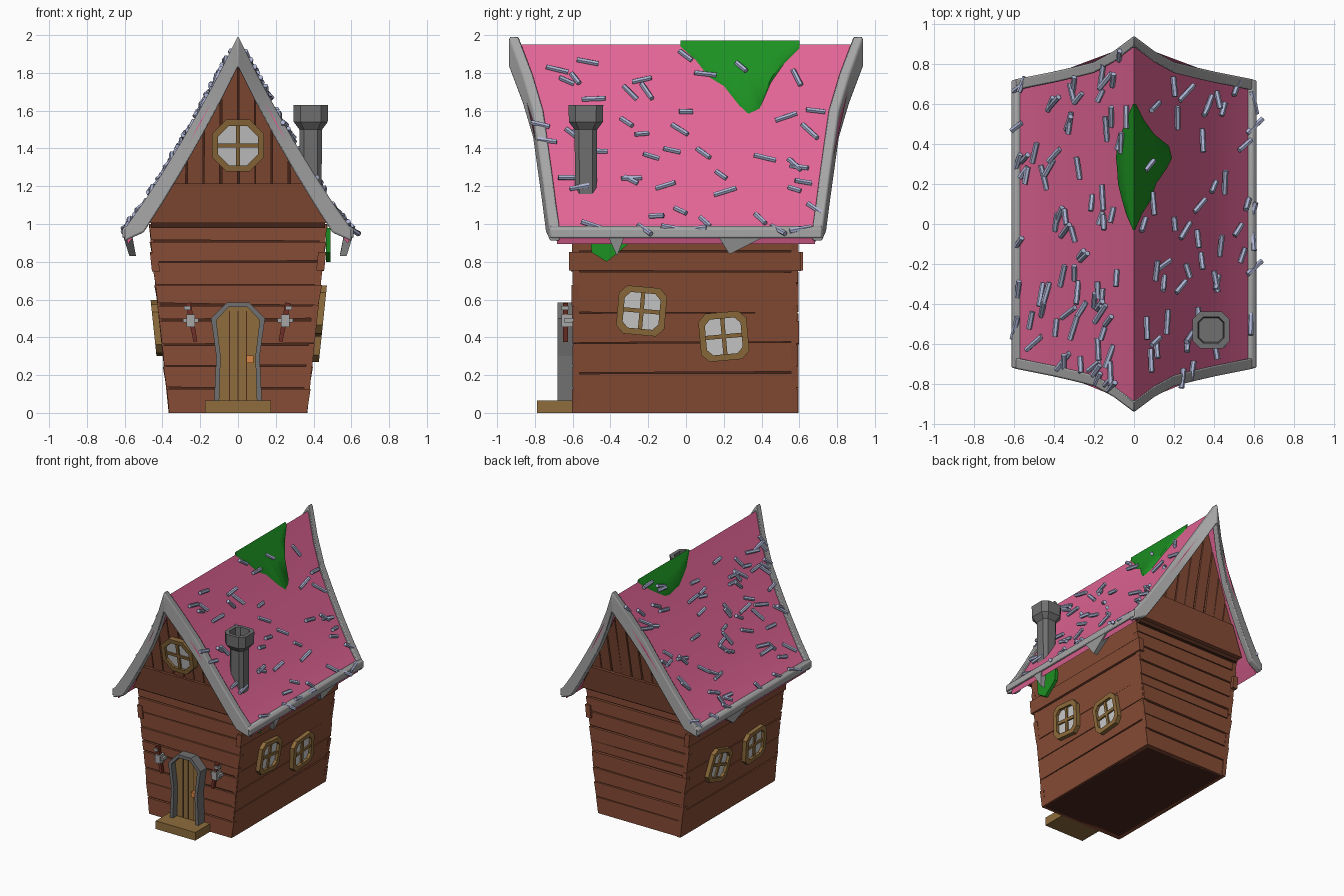
import bpy, bmesh, math, random
from mathutils import Vector

if "Cube" in bpy.data.objects:
    bpy.data.objects.remove(bpy.data.objects["Cube"])

random.seed(7)
COL = dict(wood=(.24, .072, .036), groove=(.07, .022, .012), gold=(.27, .15, .045), icing=(.76, .13, .30),
           moss=(.012, .28, .016), candy=(.42, .46, .66), pane=(.62, .62, .64), knob=(.7, .24, .06),
           trim=(.38, .38, .38), stone=(.16, .16, .16), red=(.16, .03, .02))
MATS = {}
for k, c in COL.items():
    MATS[k] = bpy.data.materials.new(k)
    MATS[k].diffuse_color = (*c, 1)


def loft(rings, cyclic=False):
    """Join equal rings of points into a capped (or ring-closed) skin."""
    n, m = len(rings[0]), len(rings)
    verts = [Vector(p) for r in rings for p in r]
    faces = [[i * n + j, i * n + (j + 1) % n, (i + 1) % m * n + (j + 1) % n, (i + 1) % m * n + j]
             for i in range(m if cyclic else m - 1) for j in range(n)]
    if not cyclic:
        faces += [list(range(n))[::-1], list(range((m - 1) * n, m * n))]
    return verts, faces


def build(name, parts, mat, bevel=0, smooth=0):
    verts, faces = [], []
    for v, f in parts:
        faces += [[i + len(verts) for i in q] for q in f]
        verts += v
    me = bpy.data.meshes.new(name)
    me.from_pydata(verts, [], faces)
    bm = bmesh.new()
    bm.from_mesh(me)
    bmesh.ops.recalc_face_normals(bm, faces=bm.faces)
    bm.to_mesh(me)
    bm.free()
    me.materials.append(MATS[mat])
    ob = bpy.data.objects.new(name, me)
    bpy.context.collection.objects.link(ob)
    if bevel:
        b = ob.modifiers.new("bevel", 'BEVEL')
        b.width, b.segments = bevel, 2
    if smooth:
        me.polygons.foreach_set("use_smooth", [True] * len(me.polygons))
        me.set_sharp_from_angle(angle=math.radians(smooth))
    return ob


# Wall placements: (u right, v up, w outward) -> world
half = lambda v: .355 + .105 * v
front = lambda u, v, w: (u, -.585 - w, v)
back = lambda u, v, w: (-u, .575 + w, v)
right = lambda u, v, w: (half(v) + w, u, v)
left = lambda u, v, w: (-half(v) - w, -u, v)
gable_y = lambda v: .66 + (v - 1.2) * .2
gable_f = lambda u, v, w: (u, -gable_y(v) - w, v)
gable_b = lambda u, v, w: (-u, gable_y(v) + w, v)


def prism(pts, w0, w1, place):
    return loft([[place(u, v, w) for u, v in pts] for w in (w0, w1)])


def hoop(outer, inner, w0, w1, place):
    return loft([[place(u, v, w) for u, v in pts]
                 for pts, w in ((outer, w0), (outer, w1), (inner, w1), (inner, w0))], True)


def rect(u0, u1, v0, v1):
    return [(u0, v0), (u1, v0), (u1, v1), (u0, v1)]


def lerp(table, x):
    t = min(abs(x), .5999) * 10
    i = int(t)
    return table[i] + (table[i + 1] - table[i]) * (t - i)


roof_z = lambda x: lerp((1.95, 1.75, 1.565, 1.39, 1.225, 1.07, .945), x)
roof_y = lambda x: lerp((.94, .865, .81, .785, .762, .742, .722), x)

# House core and attic
build("house_core", [loft([[(sx * half(z), y, z) for sx, y in ((-1, -.585), (1, -.585), (1, .575), (-1, .575))]
                           for z in (0, 1.02)])], "groove")
gp = [(-.46, .98), (.46, .98), (.46, 1.06), (.3, 1.33), (.15, 1.6), (0, 1.88), (-.15, 1.6), (-.3, 1.33), (-.46, 1.06)]
build("attic_core", [loft([[gable_f(u, v, 0) for u, v in gp], [gable_b(-u, v, 0) for u, v in gp]])], "groove")

# Horizontal wall planks, slightly uneven
planks = []
for place in (front, back):
    zs = [0, .13, .25, .36, .49, .57, .68, .8, .91, 1.0]
    for a, b in zip(zs, zs[1:]):
        j = [random.uniform(-.005, .008) for _ in range(4)]
        planks.append(prism([(-half(a) - .01, a and a + .004 + j[0]), (half(a) + .01, a and a + .004 + j[1]),
                             (half(b) + .012 + j[2], b - .004), (-half(b) - .012 - j[3], b - .004)],
                            -.02, .015 + max(0, j[2]), place))
for place in (right, left):
    zs = [0, .21, .37, .53, .75, .855, 1.0]
    for i, (a, b) in enumerate(zip(zs, zs[1:])):
        e = .035 if i == 4 else .01
        j = random.uniform(-.006, .006)
        planks.append(prism([(-.585 - e, a and a + .003), (.575 + e, a and a + .003 + j),
                             (.575 + e, b - .003 + j), (-.585 - e, b - .003)],
                            -.02, .022 if i == 4 else .012, place))
build("wall_planks", planks, "wood")

# Gable cross beams and upright boards
boards = []
for place in (gable_f, gable_b):
    boards.append(prism([(-.47, 1.005), (.47, 1.005), (.35, 1.215), (-.35, 1.215)], -.05, .035, place))
    for k in range(8):
        a, b = -.36 + k * .09 + .004, -.27 + k * .09 - .004
        lean = random.uniform(-.006, .006)
        boards.append(prism([(a + lean, 1.2), (b + lean, 1.2), (b, roof_z(b) - .07), (a, roof_z(a) - .07)],
                            -.02, random.uniform(.01, .02), place))
build("gable_boards", boards, "wood")

# Roof slab with flared ends
xs = [i / 10 for i in range(-6, 7)]
rings = []
for v in (-1, -.5, 0, .5, 1):
    rings.append([(x, v * (roof_y(x) - .04), roof_z(x)) for x in xs] +
                 [(x * .97, v * (roof_y(x) - .04), roof_z(x) - .05) for x in xs[::-1]])
build("icing_roof", [loft(rings)], "icing", smooth=35)

# Grey roof trim: gable bargeboards and eave rails
bars = []
for s in (-1, 1):
    r = []
    for x in xs:
        z, y, edge = roof_z(x), roof_y(x), abs(x) > .55
        top, low = (.03, -.035) if edge else (.045, -.115)
        r.append([(x, s * y, z + top), (x, s * (y - .055), z + top), (x, s * (y - .055), z + low), (x, s * y, z + low)])
    bars.append(loft(r))
    sec = [(.565, .935), (.612, .925), (.612, .975), (.59, .992), (.565, .985)]
    bars.append(loft([[(s * x, y, z) for x, z in sec] for y in (-.72, .72)]))
build("roof_trim", bars, "trim", bevel=.008, smooth=35)

# Pointed drips hanging from the eaves
drips = []
for s, y0, y1, yt, zt in ((1, -.42, -.32, -.365, .83), (1, .16, .45, .23, .84), (-1, .04, .4, .22, .83)):
    drips.append(loft([[(s * (.612 + d), y0, .95), (s * (.612 + d), y1, .95), (s * (.575 + d * .7), yt, zt)]
                       for d in (0, -.05)]))
build("eave_drips", drips, "trim")

# Moss patch draped over the ridge, and one under the eave
rings = []
for y, l, r in ((-.03, -.005, .005), (.05, -.04, .04), (.12, -.06, .085), (.2, -.08, .11), (.28, -.085, .165),
                (.33, -.09, .19), (.39, -.085, .175), (.45, -.065, .1), (.52, -.04, .05), (.6, -.005, .01)):
    line = (l, l / 2, 0, r / 2, r)
    rings.append([(x, y, roof_z(x) + .022) for x in line] + [(x, y, roof_z(x) - .01) for x in line[::-1]])
build("ridge_moss", [loft(rings)], "moss", smooth=40)
hang = [(-.51, .98), (-.5, .85), (-.42, .8), (-.37, .84), (-.31, .89), (-.3, .98)]
build("eave_moss", [loft([[(x, y, z) for y, z in hang] for x in (.465, .49)])], "moss")

# Candy sprinkles scattered over both slopes
sprinkles = []
for k in range(125):
    s = 1 if k % 5 < 2 else -1
    x = s * random.uniform(.02, .6)
    y = random.uniform(-1, 1) * (roof_y(x) - .03)
    t = Vector((.1, 0, (roof_z(x + .02) - roof_z(x - .02)) / .4)).normalized()
    n = Vector((-t.z, 0, t.x))
    a = random.uniform(-.3, 1.15)
    d = (Vector((0, 1, 0)) * math.cos(a) + t * math.sin(a) + n * random.uniform(-.3, .3)).normalized()
    e = d.cross(n).normalized()
    f = d.cross(e)
    c, h = Vector((x, y, roof_z(x))) + n * .018, random.uniform(.035, .065)
    sprinkles.append(loft([[c + d * q * h + (e * math.cos(g) + f * math.sin(g)) * .014
                            for g in [i * math.pi / 3 for i in range(6)]] for q in (-1, 1)]))
build("sprinkles", sprinkles, "candy")

# Chimney with flared open cap
rings = []
for r, z in ((.056, 1.05), (.06, 1.5), (.09, 1.54), (.092, 1.63), (.065, 1.63), (.06, 1.53)):
    c = r * .6
    rings.append([(.385 + x, -.53 + y, z) for x, y in ((r, -c), (r, c), (c, r), (-c, r), (-r, c), (-r, -c), (-c, -r), (c, -r))])
build("chimney", [loft(rings)], "stone")


# Windows: eight-sided frame, pane and crossbars
def window(name, u, v, size, cut, roll, place, w):
    cr, sr = math.cos(roll), math.sin(roll)
    turn = lambda pts: [(u + a * cr - b * sr, v + a * sr + b * cr) for a, b in pts]

    def octo(r):
        c = r * cut
        return turn([(r, -c), (r, c), (c, r), (-c, r), (-r, c), (-r, -c), (-c, -r), (c, -r)])
    i = size - .033
    build(name + "_frame", [hoop(octo(size), octo(i), 0, w, place),
                            prism(turn(rect(-.011, .011, -i, i)), 0, w - .01, place),
                            prism(turn(rect(-i, i, -.011, .011)), 0, w - .01, place)], "gold")
    build(name + "_pane", [prism(octo(i + .005), 0, w - .022, place)], "pane")


window("right_front_window", -.235, .54, .128, .68, -.09, right, .045)
window("right_back_window", .2, .405, .128, .68, .09, right, .045)
window("left_front_window", .25, .44, .128, .68, .06, left, .045)
window("left_back_window", -.2, .45, .128, .68, -.3, left, .045)
window("gable_window", 0, 1.415, .138, .45, 0, gable_f, .065)

# Door, arched surround, knob and step
mirror = lambda h: h + [(-u, v) for u, v in h[::-1]]
outer = mirror([(.127, .05), (.115, .3), (.143, .5), (.06, .585)])
inner = mirror([(.1, .05), (.092, .3), (.115, .49), (.05, .56)])
build("door_surround", [hoop(outer, inner, 0, .095, front)], "stone")
build("door", [prism(inner, 0, .045, front)], "gold")
build("door_gaps", [prism(rect(u - .002, u + .002, .06, .54), .04, .047, front) for u in (-.045, 0, .045)], "groove")
build("door_knob", [prism(rect(.045, .083, .265, .303), .04, .075, front)], "knob")
build("door_step", [loft([[(x, y, z) for x, y in rect(-.175, .175, -.79, -.59)] for z in (0, .065)])], "gold")

# Wall torches either side of the door
for s, side in ((-1, "left"), (1, "right")):
    build(side + "_torch", [prism([(s * .215, .38), (s * .235, .375), (s * .278, .58), (s * .25, .585)],
                                  .04, .065, front)], "red")
    build(side + "_torch_bracket", [prism(rect(s * .25 - .022, s * .25 + .022, .455, .52), .01, .075, front),
                                    prism(rect(s * .25 - .04, s * .25 + .04, .478, .5), .01, .06, front),
                                    prism(rect(s * .268 - .017, s * .268 + .017, .545, .565), .035, .075, front)], "trim")

for m in bpy.data.materials:
    if m.users and not m.is_grease_pencil:
        m.use_nodes = True
        m.node_tree.nodes["Principled BSDF"].inputs["Base Color"].default_value = m.diffuse_color
